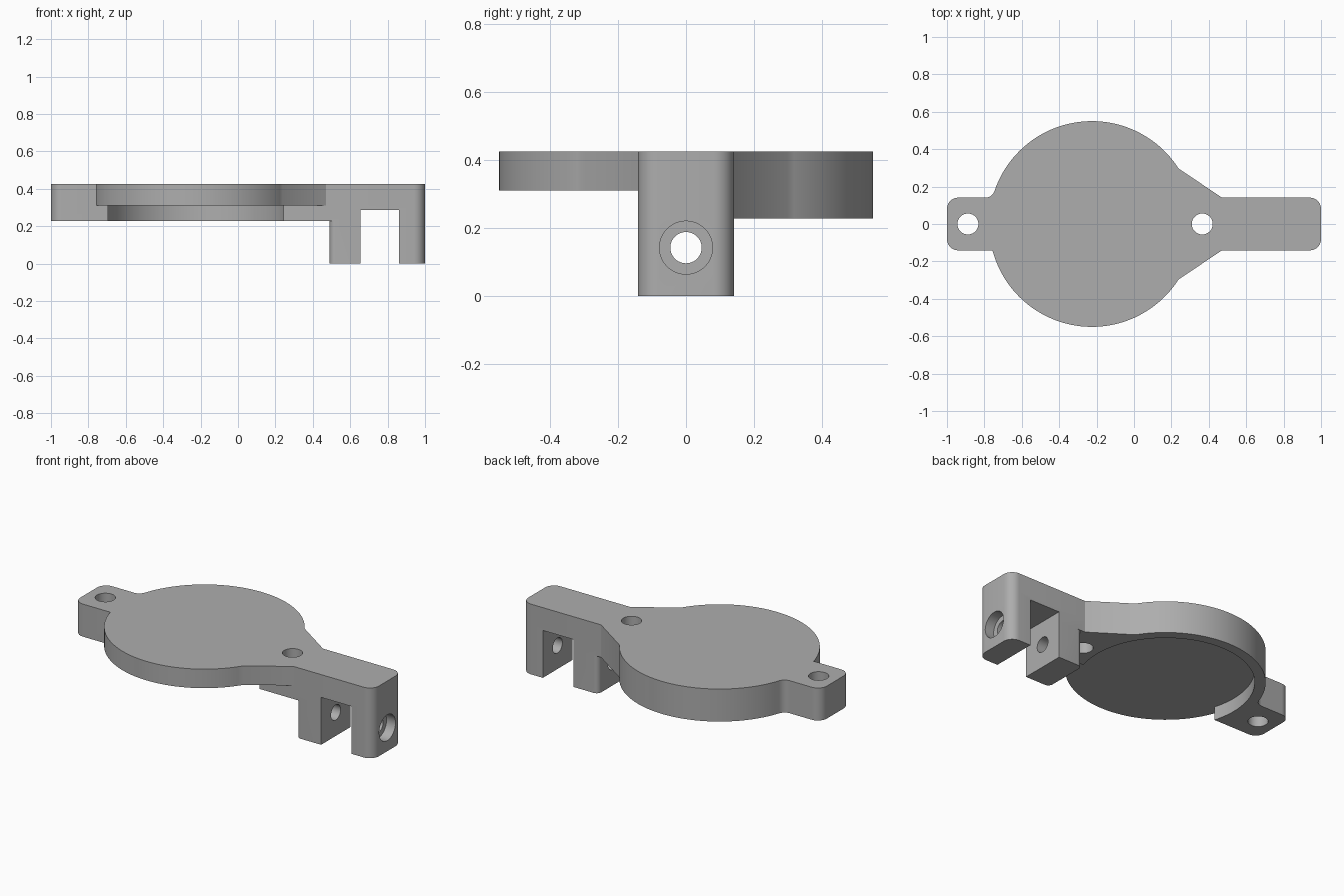
import bpy
import bmesh
from math import sin, cos, pi, atan2, sqrt, radians
from mathutils import Matrix

if "Cube" in bpy.data.objects:
    bpy.data.objects.remove(bpy.data.objects["Cube"])

CX, R, POCKET = -0.225, 0.55, 0.49     # disc centre, disc radius, pocket radius
W = 0.141                              # half width of tab and arm
TOP, FLOOR, RIM, SLOT = 0.425, 0.31, 0.228, 0.287
TAPER_X, TAPER_Y, ARM_X = 0.235, 0.295, 0.47
ROUND = 0.06

grey = bpy.data.materials.new("plain grey")
grey.use_nodes = True
COLOUR = (0.42, 0.42, 0.42, 1)
grey.diffuse_color = COLOUR
grey.node_tree.nodes["Principled BSDF"].inputs["Base Color"].default_value = COLOUR


def arc(cx, cy, r, a0, a1, n):
    return [(cx + r * cos(a0 + (a1 - a0) * i / n),
             cy + r * sin(a0 + (a1 - a0) * i / n)) for i in range(n + 1)]


def finish(name, bm):
    bmesh.ops.recalc_face_normals(bm, faces=bm.faces)
    mesh = bpy.data.meshes.new(name)
    bm.to_mesh(mesh)
    bm.free()
    mesh.materials.append(grey)
    obj = bpy.data.objects.new(name, mesh)
    bpy.context.collection.objects.link(obj)
    return obj


def extrude(name, outline, z0, z1):
    bm = bmesh.new()
    face = bm.faces.new([bm.verts.new((x, y, z0)) for x, y in outline])
    new = bmesh.ops.extrude_face_region(bm, geom=[face])["geom"]
    moved = [v for v in new if isinstance(v, bmesh.types.BMVert)]
    bmesh.ops.translate(bm, verts=moved, vec=(0, 0, z1 - z0))
    return finish(name, bm)


def cylinder(name, centre, r, depth, along_x=False):
    bm = bmesh.new()
    turn = Matrix.Rotation(pi / 2, 4, "Y") if along_x else Matrix()
    bmesh.ops.create_cone(bm, cap_ends=True, segments=48, radius1=r, radius2=r,
                          depth=depth, matrix=Matrix.Translation(centre) @ turn)
    return finish(name, bm)


def combine(target, tool, operation):
    tool.hide_render = True
    mod = target.modifiers.new("join", "BOOLEAN")
    mod.operation, mod.object, mod.solver = operation, tool, "EXACT"
    bpy.context.view_layer.objects.active = target
    bpy.ops.object.modifier_apply(modifier=mod.name)
    bpy.data.objects.remove(tool)


# Rounded ends shared by all the layers
tip = (arc(1 - ROUND, -W + ROUND, ROUND, -pi / 2, 0, 8)
       + arc(1 - ROUND, W - ROUND, ROUND, 0, pi / 2, 8))
tab_end = (arc(-1 + ROUND, W - ROUND, ROUND, pi / 2, pi, 8)
           + arc(-1 + ROUND, -W + ROUND, ROUND, pi, 1.5 * pi, 8))

# Back edge: taper, disc, then a fillet into the tab
FIL = 0.05
fy = W + FIL
fx = CX - sqrt((R + FIL) ** 2 - fy ** 2)
lean = atan2(fy, fx - CX)
start = atan2(TAPER_Y, TAPER_X - CX)
back = ([(ARM_X, W)] + arc(CX, 0, R, start, lean, 48)
        + arc(fx, fy, FIL, lean - pi, -pi / 2, 6))

# Front edge: disc with a sharp corner at the tab, then the taper
corner = pi + atan2(W, sqrt(R * R - W * W))
front = arc(CX, 0, R, corner, 2 * pi - start, 48) + [(ARM_X, -W)]

# Pocket edge, running round the back from the tab to the arm
bite = atan2(W, sqrt(POCKET ** 2 - W * W))
pocket = arc(CX, 0, POCKET, pi + bite, -bite, 72)

body = extrude("bracket_body", tip + back + tab_end + front, FLOOR, TOP)
rim = extrude("rim", tip + back + tab_end + pocket, RIM, FLOOR)
combine(body, rim, "UNION")

# Clevis block under the arm
CR = 0.03
inner = (arc(0.49 + CR, W - CR, CR, pi / 2, pi, 6)
         + arc(0.49 + CR, -W + CR, CR, pi, 1.5 * pi, 6))
combine(body, extrude("clevis", tip + inner, 0, RIM), "UNION")
slot = extrude("slot_cutter", [(0.655, -0.3), (0.86, -0.3), (0.86, 0.3), (0.655, 0.3)],
               -0.1, SLOT)
combine(body, slot, "DIFFERENCE")

# Screw holes through the plate
for x in (-0.888, 0.365):
    combine(body, cylinder("screw_cutter", (x, 0, 0.3), 0.056, 0.5), "DIFFERENCE")

# Pivot hole through both legs with a counterbore at the tip
combine(body, cylinder("pivot_cutter", (0.75, 0, 0.142), 0.046, 0.8, True), "DIFFERENCE")
combine(body, cylinder("bore_cutter", (1.0, 0, 0.142), 0.078, 0.12, True), "DIFFERENCE")

for obj in bpy.context.selected_objects:
    obj.select_set(False)
body.select_set(True)
bpy.context.view_layer.objects.active = body
bpy.ops.object.shade_smooth_by_angle(angle=radians(30))
